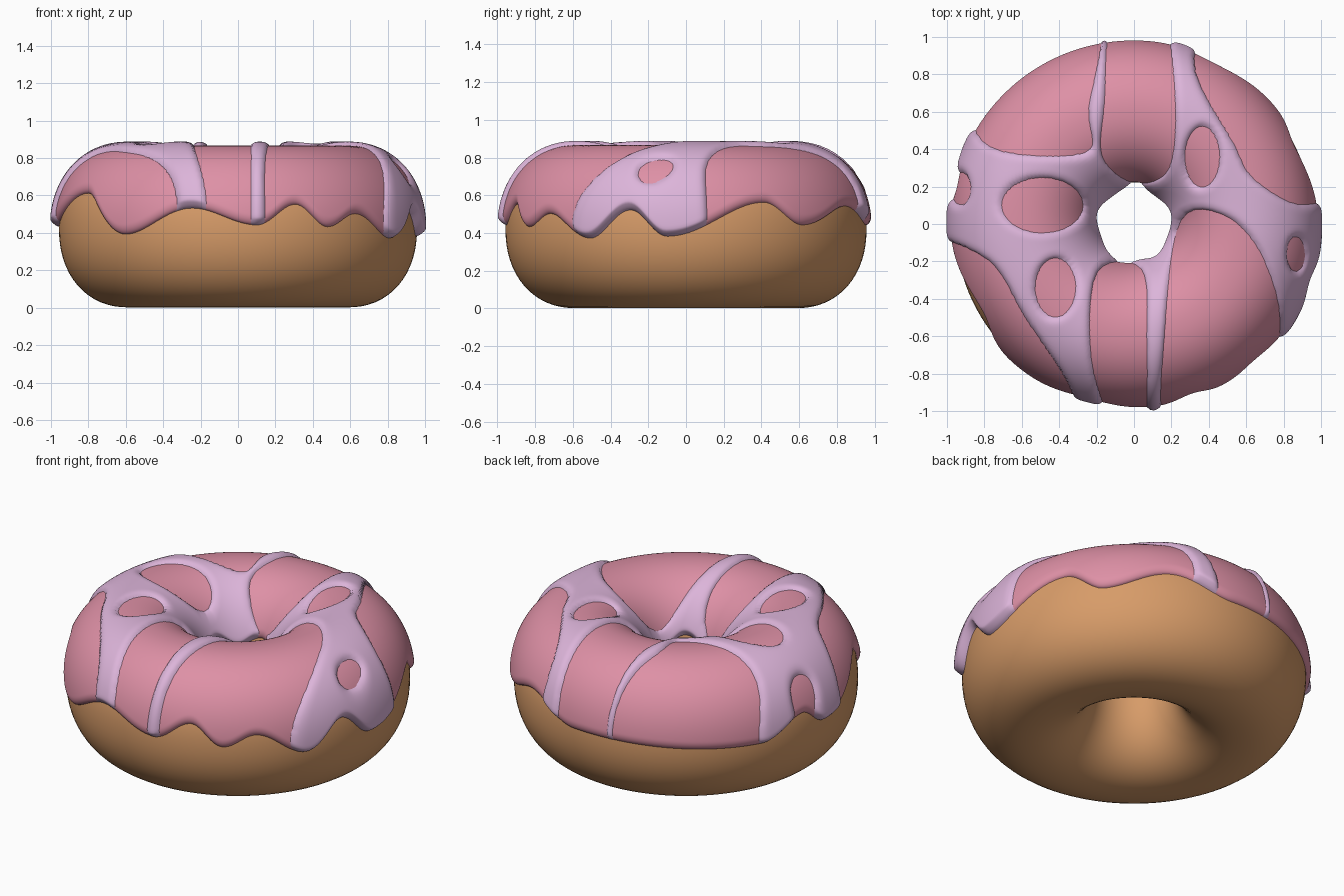
import bpy, math

if "Cube" in bpy.data.objects:
    bpy.data.objects.remove(bpy.data.objects["Cube"])

# Wavy lower edge of the icing: angle in degrees -> height
EDGE = [(-150, .61), (-129, .39), (-105, .53), (-84, .44), (-71, .55), (-60, .43), (-49, .50),
        (-32, .37), (-18, .52), (-6, .38), (26, .56), (40, .44), (63, .54), (85, .44),
        (150, .41), (168, .52), (177, .43), (210, .61)]
# Wide gaps between drizzle strands, seen from above (smoothed outlines)
BACK = [[(-.26, .38), (-.77, .41), (-.84, .7), (-.5, 1.15), (-.18, 1.1), (-.24, .62)],
        [(-.17, .36), (0, .22), (.19, .3), (.22, .7), (.14, 1.15), (-.11, 1.15), (-.16, .65)],
        [(.32, .88), (.53, .43), (.65, .23), (.92, .1), (1.1, .3), (.6, 1.2)]]
FRONT = [[(.25, .02), (.5, .04), (.7, -.2), (.78, -.6), (.6, -1.15), (.18, -1.15), (.165, -.55)],
         [(-.2, -.26), (.04, -.24), (.07, -.6), (.05, -1.15), (-.1, -1.1), (-.23, -.72)],
         [(-1.1, -.14), (-.78, -.19), (-.58, -.5), (-.32, -.92), (-.35, -1.2), (-.95, -.9)]]
# Small oval holes in the drizzle: centre and half sizes
OVALS = [(-.49, .1, .22, .15), (-.42, -.34, .11, .16), (.365, .36, .095, .165),
         (.865, -.16, .05, .095), (-.925, .19, .055, .09)]


def spline(pts, t):
    """Closed Catmull-Rom curve."""
    n, i = len(pts), math.floor(t)
    f = t - i
    p = [pts[(i + k) % n] for k in (-1, 0, 1, 2)]
    return [.5 * (2 * b + (c - a) * f + (2 * a - 5 * b + 4 * c - d) * f * f
                  + (3 * b - a - 3 * c + d) * f ** 3) for a, b, c, d in zip(*p)]


def profile(t):
    """Dough cross-section: a slightly squared oval (radius, height)."""
    c, s, n = math.cos(t), math.sin(t), 2.15
    k = (abs(c) ** n + abs(s) ** n) ** (-1 / n)
    return .59 + .367 * k * c, .42 + .418 * k * s


def surface(t, off):
    """Point on the cross-section pushed outwards by off."""
    r, z = profile(t)
    r0, z0 = profile(t - .01)
    r1, z1 = profile(t + .01)
    dr, dz = r1 - r0, z1 - z0
    m = math.hypot(dr, dz)
    return r + off * dz / m, z - off * dr / m


def find_t(z, lo, hi):
    """Cross-section angle at height z, where lo is the lower end."""
    for _ in range(25):
        mid = (lo + hi) / 2
        if profile(mid)[1] < z:
            lo = mid
        else:
            hi = mid
    return lo


def edge_height(deg):
    deg = (deg + 150) % 360 - 150
    for (a, za), (b, zb) in zip(EDGE, EDGE[1:]):
        if a <= deg <= b:
            return za + (zb - za) * (1 - math.cos(math.pi * (deg - a) / (b - a))) / 2
    return EDGE[0][1]


outlines = [[spline(g, k / 6) for k in range(len(g) * 6)] for g in BACK + FRONT]
for cx, cy, a, b in OVALS:
    outlines.append([(cx + a * math.cos(k * math.pi / 12), cy + b * math.sin(k * math.pi / 12))
                     for k in range(24)])
POLYS = []
for q in outlines:
    xs, ys = [p[0] for p in q], [p[1] for p in q]
    POLYS.append((min(xs), max(xs), min(ys), max(ys), list(zip(q, q[1:] + q[:1]))))


def drizzle_field(x, y):
    """Distance to the nearest gap: positive inside the drizzle."""
    best = m = .06
    for x0, x1, y0, y1, segs in POLYS:
        if x < x0 - m or x > x1 + m or y < y0 - m or y > y1 + m:
            continue
        d2, inside = 9, False
        for (ax, ay), (bx, by) in segs:
            ex, ey = bx - ax, by - ay
            px, py = x - ax, y - ay
            t = max(0, min(1, (px * ex + py * ey) / (ex * ex + ey * ey + 1e-12)))
            d2 = min(d2, (px - t * ex) ** 2 + (py - t * ey) ** 2)
            if (ay > y) != (by > y) and x < ax + ex * (y - ay) / ey:
                inside = not inside
        best = min(best, -math.sqrt(d2) if inside else math.sqrt(d2))
    return best


def dome(d, width):
    u = max(0, min(1, d / width))
    return math.sqrt(1 - (1 - u) ** 2)


def make(name, verts, faces, color):
    me = bpy.data.meshes.new(name)
    me.from_pydata(verts, [], faces)
    mat = bpy.data.materials.new(name + "_color")
    mat.diffuse_color = (*color, 1)
    mat.use_nodes = True
    mat.node_tree.nodes["Principled BSDF"].inputs["Base Color"].default_value = mat.diffuse_color
    me.materials.append(mat)
    me.polygons.foreach_set("use_smooth", [True] * len(me.polygons))
    ob = bpy.data.objects.new(name, me)
    bpy.context.collection.objects.link(ob)


def ring_faces(n, m, closed):
    return [(i * m + j, (i + 1) % n * m + j, (i + 1) % n * m + (j + 1) % m, i * m + (j + 1) % m)
            for i in range(n) for j in range(m if closed else m - 1)]


# Dough ring
N, M = 128, 64
verts = []
for i in range(N):
    a = 2 * math.pi * i / N
    for j in range(M):
        r, z = profile(2 * math.pi * j / M)
        verts.append((r * math.cos(a), r * math.sin(a), z))
make("dough", verts, ring_faces(N, M, True), (.68, .33, .14))

# Icing shell and the drizzle lying on it share one grid
N, M = 360, 90
icing, drizzle, height = [], [], []
for i in range(N):
    a = 2 * math.pi * i / N
    ca, sa = math.cos(a), math.sin(a)
    t0 = find_t(edge_height(math.degrees(a)), -1.5, 1.5)
    t1 = find_t(.53 + .03 * math.sin(5 * a), 4.6, 1.6)
    for j in range(M):
        s = j / (M - 1)
        s -= .6 * math.sin(2 * math.pi * s) / (2 * math.pi)
        t = t0 + (t1 - t0) * s
        rim = .38 * min(t - t0, t1 - t)
        off = -.008 + .036 * dome(rim, .05)
        r, z = surface(t, off)
        icing.append((r * ca, r * sa, z))
        d = drizzle_field(r * ca, r * sa)
        h = .022 * dome(d, .045) if d > 0 else max(-.015, d)
        height.append(h)
        r, z = surface(t, off + h * min(1, rim / .03))
        drizzle.append((r * ca, r * sa, z))
faces = ring_faces(N, M, False)
make("icing", icing, faces, (.73, .28, .38))

# Keep only the drizzle faces that rise from the icing
keep = [f for f in faces if max(height[v] for v in f) > 0]
used = {v: k for k, v in enumerate(sorted({v for f in keep for v in f}))}
make("drizzle", [drizzle[v] for v in used], [tuple(used[v] for v in f) for f in keep],
     (.72, .46, .70))
